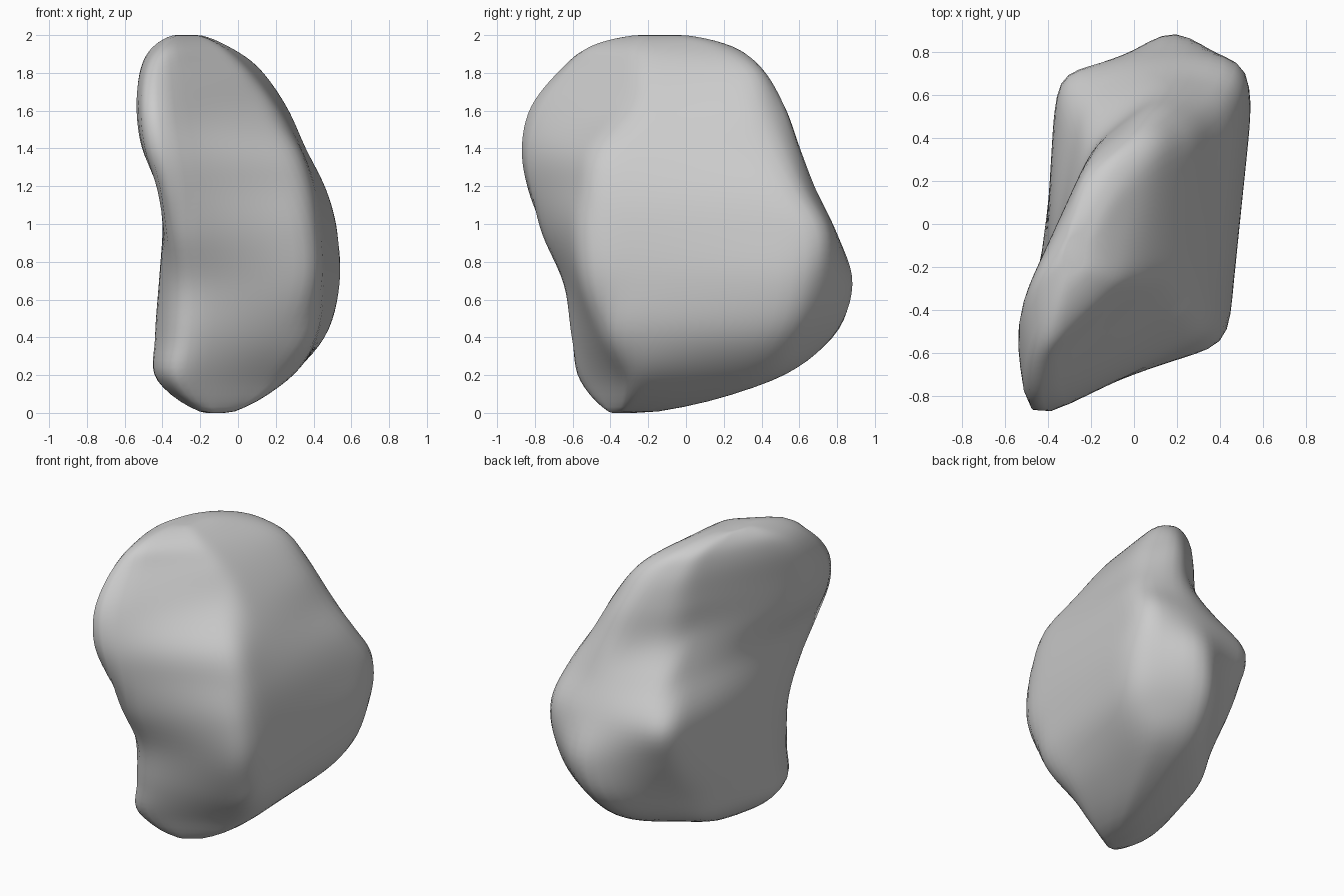
import bpy
import bmesh
from math import cos, sin, pi
from mathutils import Vector

cube = bpy.data.objects.get("Cube")
if cube:
    bpy.data.objects.remove(cube, do_unlink=True)

SIDES = 80        # points round each section
STEPS = 6         # rings between two sections
SHARPNESS = 14    # how crisp the section corners are

# Height, then corners W, S, SE, NE, N, NW as x, y, in hundredths
SECTIONS = [
    (0, -17, -32, -13, -39, -9, -36, -7, -31, -10, -27, -14, -27),
    (17, -43, -30, -34, -57, 26, -28, 22, 39, 4, 46, -28, 22),
    (40, -44, -29, -32, -61, 40, -40, 46, 53, 8, 79, -33, 32),
    (68, -42, -32, -32, -65, 42, -53, 54, 62, 18, 89, -34, 54),
    (95, -40, -38, -36, -77, 42, -54, 53, 71, 18, 80, -34, 66),
    (118, -43, -48, -43, -85, 39, -50, 47, 59, 14, 69, -25, 52),
    (140, -51, -45, -48, -89, 32, -45, 36, 49, 14, 61, -19, 37),
    (162, -54, -45, -48, -84, 19, -26, 26, 38, 9, 53, -20, 33),
    (182, -52, -35, -46, -68, 4, -24, 12, 34, 1, 41, -22, 28),
    (194, -45, -25, -39, -52, -9, -24, -5, 18, -12, 25, -24, 18),
    (200, -33, -15, -30, -24, -24, -20, -22, -8, -25, -4, -30, -7),
]


def fit(values, targets):
    """Stretch values so that they span exactly the range of targets."""
    a, b = min(values), max(values)
    low, high = min(targets), max(targets)
    return [low + (v - a) * (high - low) / (b - a) for v in values]


def section_ring(section):
    """Polygon with softly rounded corners, sampled by angle."""
    z, *numbers = [v / 100 for v in section]
    corners = [Vector(p) for p in zip(numbers[::2], numbers[1::2])]
    centre = sum(corners, Vector((0, 0))) / len(corners)
    edges = []
    for a, b in zip(corners, corners[1:] + corners[:1]):
        normal = Vector((b.y - a.y, a.x - b.x)).normalized()
        edges.append((normal, max(normal.dot(a - centre), 0.01)))
    points = []
    for i in range(SIDES):
        ray = Vector((cos(2 * pi * i / SIDES), sin(2 * pi * i / SIDES)))
        total = sum(max(0, n.dot(ray) / d) ** SHARPNESS for n, d in edges)
        points.append(centre + ray * total ** (-1 / SHARPNESS))
    xs = fit([p.x for p in points], numbers[::2])
    ys = fit([p.y for p in points], numbers[1::2])
    return [Vector((x, y, z)) for x, y in zip(xs, ys)]


def blend(a, b, c, d, t):
    """Smooth curve from b to c, led by its neighbours a and d."""
    return b + (c - a) * t / 2 + (a - 2.5 * b + 2 * c - d / 2) * t**2 \
        + (1.5 * (b - c) + (d - a) / 2) * t**3


def beyond(end, inner):
    """Ring past an end that makes the surface close level there."""
    return [Vector((2 * e.x - p.x, 2 * e.y - p.y, p.z)) for e, p in zip(end, inner)]


def loft(name, sections, material):
    keys = [section_ring(s) for s in sections]
    padded = [beyond(*keys[:2])] + keys + [beyond(keys[-1], keys[-2])]
    rings = []
    for four in zip(padded, padded[1:], padded[2:], padded[3:]):
        for step in range(STEPS):
            rings.append([blend(*points, step / STEPS) for points in zip(*four)])
    rings.append(keys[-1])

    bm = bmesh.new()
    rows = [[bm.verts.new(p) for p in ring] for ring in rings]
    for low, high in zip(rows, rows[1:]):
        for i in range(SIDES):
            j = (i + 1) % SIDES
            bm.faces.new((low[i], low[j], high[j], high[i]))
    bm.faces.new(rows[0][::-1])
    bm.faces.new(rows[-1])
    # Soften the surface a little
    inner = [v for row in rows[2:-2] for v in row]
    for _ in range(2):
        bmesh.ops.smooth_vert(bm, verts=inner, factor=0.5,
                              use_axis_x=True, use_axis_y=True, use_axis_z=True)
    bmesh.ops.recalc_face_normals(bm, faces=bm.faces)
    mesh = bpy.data.meshes.new(name)
    bm.to_mesh(mesh)
    bm.free()
    mesh.materials.append(material)
    mesh.shade_smooth()
    obj = bpy.data.objects.new(name, mesh)
    bpy.context.collection.objects.link(obj)
    return obj


def flat_material(name, colour):
    material = bpy.data.materials.new(name)
    material.use_nodes = True
    material.diffuse_color = colour
    shader = material.node_tree.nodes["Principled BSDF"]
    shader.inputs["Base Color"].default_value = colour
    shader.inputs["Roughness"].default_value = 0.9
    return material


# Boulder: a leaning upper slab that widens into a blocky base
stone = flat_material("stone grey", (0.6, 0.6, 0.6, 1))
loft("boulder", SECTIONS, stone)
